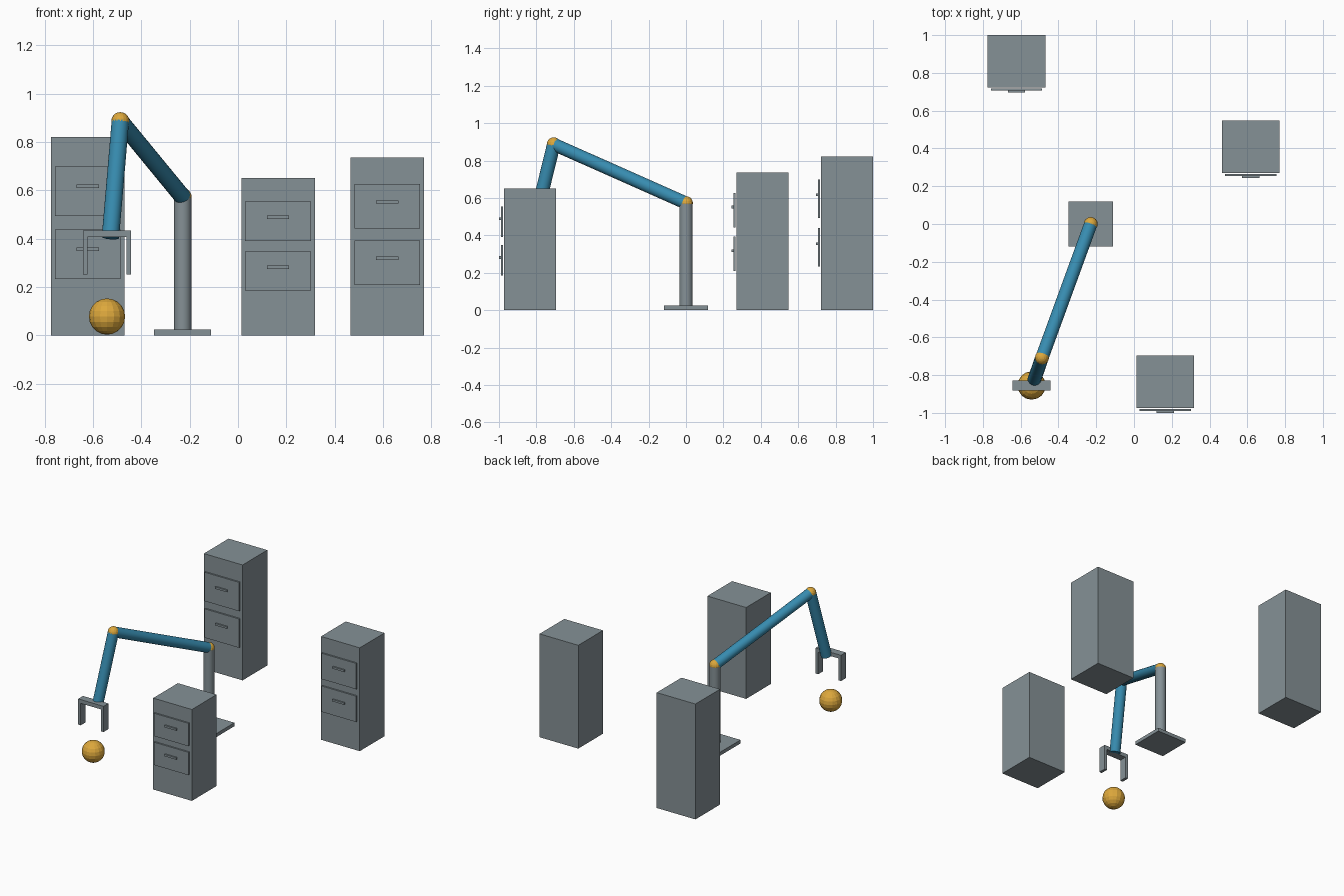
import bpy, bmesh
from mathutils import Vector

if "Cube" in bpy.data.objects:
    bpy.data.objects.remove(bpy.data.objects["Cube"])


def material(name, rgb):
    m = bpy.data.materials.new(name)
    m.diffuse_color = (*rgb, 1)
    m.use_nodes = True
    m.node_tree.nodes["Principled BSDF"].inputs["Base Color"].default_value = m.diffuse_color
    return m


GREY = material("steel grey", (0.235, 0.283, 0.305))
BLUE = material("arm blue", (0.038, 0.26, 0.43))
GOLD = material("golden yellow", (0.72, 0.39, 0.045))


def finish(name, bm, mat):
    me = bpy.data.meshes.new(name)
    bm.to_mesh(me)
    bm.free()
    me.materials.append(mat)
    ob = bpy.data.objects.new(name, me)
    bpy.context.collection.objects.link(ob)
    return ob


def box(name, x, y, z, mat=GREY):
    """Box from (min, max) pairs along each axis."""
    bm = bmesh.new()
    bmesh.ops.create_cube(bm, size=1)
    for v in bm.verts:
        v.co = [lo + (c + 0.5) * (hi - lo) for c, (lo, hi) in zip(v.co, (x, y, z))]
    return finish(name, bm, mat)


def rod(name, a, b, radius, mat):
    """Smooth cylinder between two points."""
    a, b = Vector(a), Vector(b)
    bm = bmesh.new()
    bmesh.ops.create_cone(bm, cap_ends=True, segments=24, radius1=radius,
                          radius2=radius, depth=(b - a).length)
    ob = finish(name, bm, mat)
    ob.location = (a + b) / 2
    ob.rotation_mode = 'QUATERNION'
    ob.rotation_quaternion = (b - a).to_track_quat('Z', 'Y')
    bpy.ops.object.select_all(action='DESELECT')
    ob.select_set(True)
    bpy.context.view_layer.objects.active = ob
    bpy.ops.object.shade_smooth_by_angle()


def ball(name, centre, radius):
    bm = bmesh.new()
    bmesh.ops.create_uvsphere(bm, u_segments=16, v_segments=10, radius=radius)
    finish(name, bm, GOLD).location = centre


def cabinet(name, cx, front, h):
    """Two-drawer cabinet; drawer heights scale with the cabinet."""
    box(name + "_body", (cx - 0.1525, cx + 0.1525), (front, front + 0.278), (0, h))
    for label, mid in (("upper", 0.726), ("lower", 0.409)):
        z, half = mid * h, 0.125 * h
        box(f"{name}_{label}_drawer", (cx - 0.136, cx + 0.136),
            (front - 0.016, front - 0.005), (z - half, z + half))
        z += 0.024 * h
        box(f"{name}_{label}_handle", (cx - 0.046, cx + 0.046),
            (front - 0.026, front - 0.012), (z - 0.007, z + 0.007))


cabinet("tall_cabinet", -0.622, 0.722, 0.822)
cabinet("short_cabinet", 0.166, -0.974, 0.651)
cabinet("middle_cabinet", 0.618, 0.270, 0.736)

# Arm: base, post, two links and ball joints
SHOULDER = (-0.229, 0.0, 0.573)
ELBOW = (-0.487, -0.707, 0.887)
WRIST = (-0.528, -0.825, 0.406)
box("arm_base", (-0.347, -0.111), (-0.118, 0.118), (0, 0.025))
rod("arm_post", (-0.229, 0, 0.02), SHOULDER, 0.036, GREY)
rod("upper_arm", SHOULDER, ELBOW, 0.035, BLUE)
rod("forearm", ELBOW, WRIST, 0.036, BLUE)
ball("shoulder_joint", SHOULDER, 0.037)
ball("elbow_joint", ELBOW, 0.037)

# Gripper above the ball it reaches for
GX, GY = -0.542, -0.855
box("gripper_palm", (GX - 0.1, GX + 0.1), (GY - 0.027, GY + 0.027), (0.408, 0.435))
for label, s in (("left", -1), ("right", 1)):
    box(label + "_gripper_finger", (GX + s * 0.09 - 0.01, GX + s * 0.09 + 0.01),
        (GY - 0.027, GY + 0.027), (0.252, 0.41))
ball("target_ball", (GX, GY, 0.078), 0.075)
